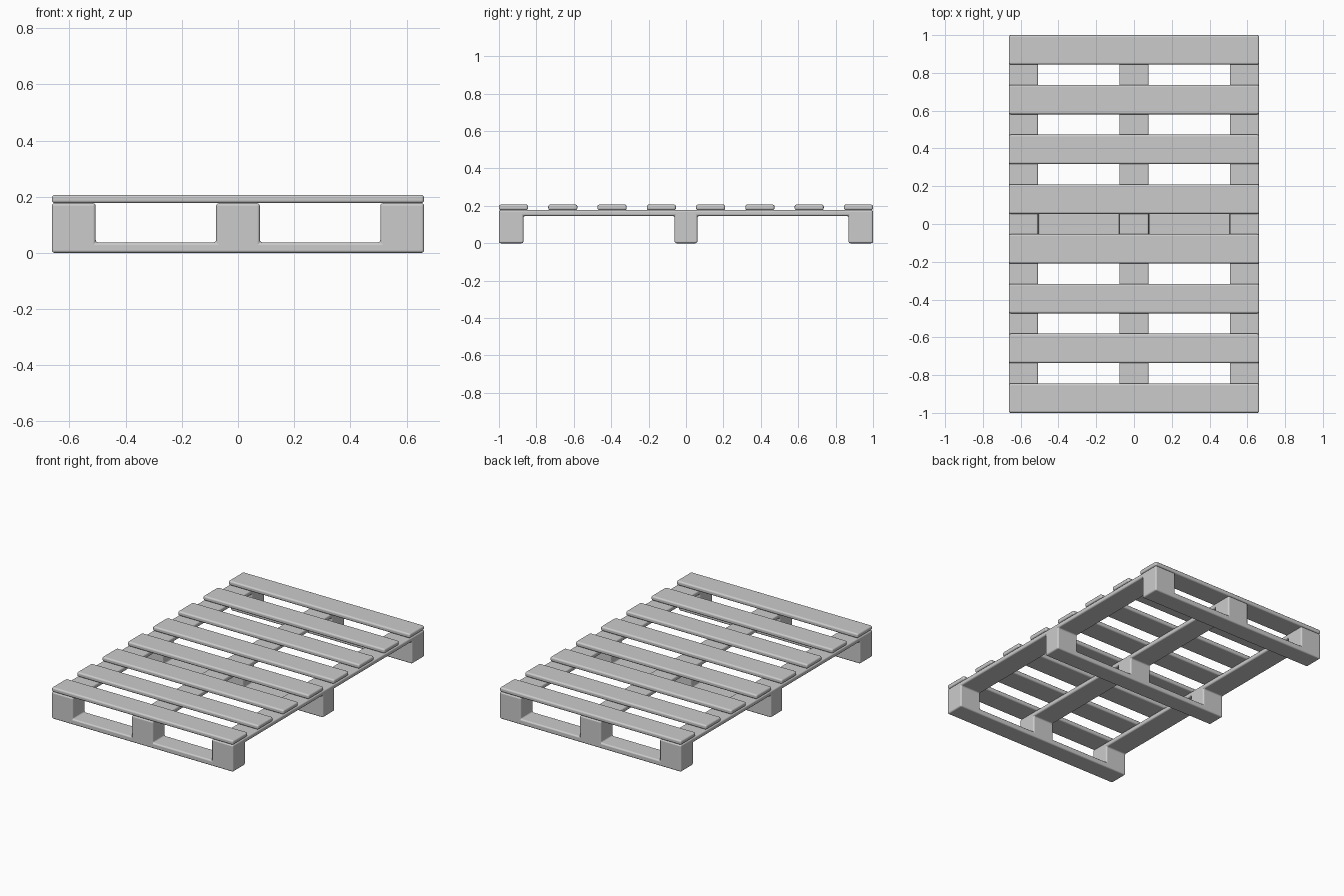
import bpy, bmesh

if "Cube" in bpy.data.objects:
    bpy.data.objects.remove(bpy.data.objects["Cube"])

X = [-0.663, -0.507, -0.078, 0.078, 0.507, 0.663]
Y = [-1.0, -0.869, -0.061, 0.061, 0.869, 1.0]
Z = [0.0, 0.037, 0.146, 0.177]
TOP = 0.207


def finish(obj, width):
    """Rounded edges with smooth shading."""
    bev = obj.modifiers.new("rounded_edges", 'BEVEL')
    bev.width = width
    bev.segments = 3
    bev.limit_method = 'ANGLE'
    bev.harden_normals = True
    for p in obj.data.polygons:
        p.use_smooth = True


def make_object(name, bm):
    mesh = bpy.data.meshes.new(name)
    bm.to_mesh(mesh)
    bm.free()
    obj = bpy.data.objects.new(name, mesh)
    bpy.context.collection.objects.link(obj)
    return obj


# Base: bottom boards, nine blocks and long stringers as one carved piece
def solid(i, j, k):
    if not (0 <= i < 5 and 0 <= j < 5 and 0 <= k < 3):
        return False
    in_x, in_y = i % 2 == 0, j % 2 == 0
    return (in_y, in_x and in_y, in_x)[k]


bm = bmesh.new()
grid = {}


def vert(c):
    if c not in grid:
        grid[c] = bm.verts.new((X[c[0]], Y[c[1]], Z[c[2]]))
    return grid[c]


for i in range(5):
    for j in range(5):
        for k in range(3):
            if not solid(i, j, k):
                continue
            for axis in range(3):
                for side in (0, 1):
                    n = [i, j, k]
                    n[axis] += 2 * side - 1
                    if solid(*n):
                        continue
                    u, v = (axis + 1) % 3, (axis + 2) % 3
                    loop = []
                    for du, dv in ((0, 0), (1, 0), (1, 1), (0, 1)):
                        c = [i, j, k]
                        c[axis] += side
                        c[u] += du
                        c[v] += dv
                        loop.append(vert(tuple(c)))
                    bm.faces.new(loop if side else loop[::-1])
# Merge coplanar cells so bevels run cleanly
bmesh.ops.dissolve_limit(bm, angle_limit=0.01, verts=bm.verts[:], edges=bm.edges[:])
finish(make_object("pallet_base", bm), 0.010)

# Deck slats across the top
for n in range(8):
    bm = bmesh.new()
    bmesh.ops.create_cube(bm, size=1.0)
    bmesh.ops.scale(bm, vec=(2 * X[-1], 0.156, TOP - Z[-1]), verts=bm.verts)
    slat = make_object(f"deck_slat_{n + 1}", bm)
    slat.location = (0, -0.922 + n * 1.844 / 7, (TOP + Z[-1]) / 2)
    finish(slat, 0.011)
